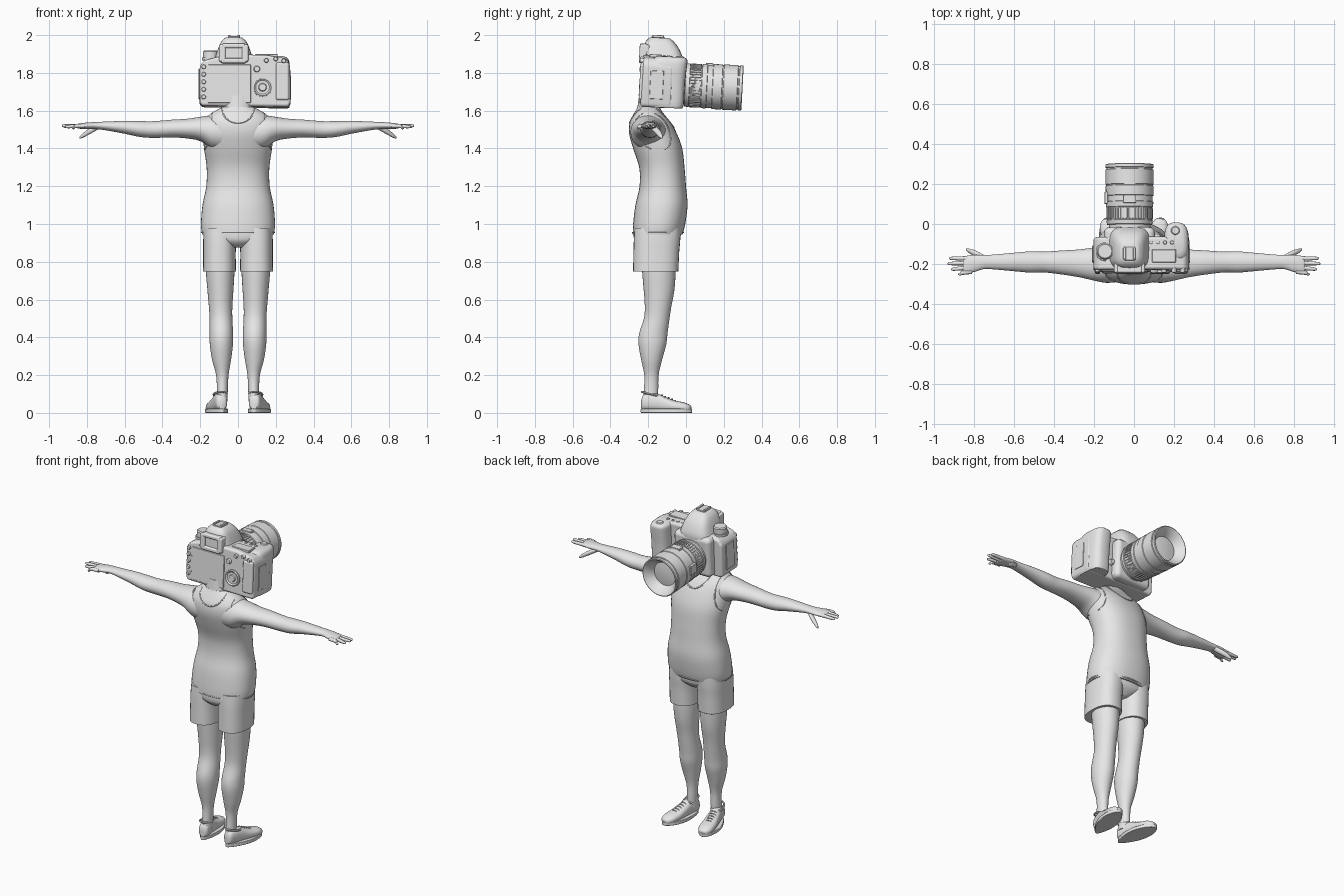
import bpy, bmesh, math
from mathutils import Matrix, Vector

cube = bpy.data.objects.get("Cube")
if cube:
    bpy.data.objects.remove(cube, do_unlink=True)

grey = bpy.data.materials.new("light_grey")
grey.use_nodes = True
grey.diffuse_color = (0.8, 0.8, 0.8, 1)
grey.node_tree.nodes["Principled BSDF"].inputs["Base Color"].default_value = (0.8, 0.8, 0.8, 1)


def finish(name, bm, matrix=None, bevel=0, angle=40):
    """Turn a bmesh into a shaded object with an optional rounded edge."""
    if matrix:
        bm.transform(matrix)
    bmesh.ops.recalc_face_normals(bm, faces=bm.faces)
    mesh = bpy.data.meshes.new(name)
    bm.to_mesh(mesh)
    bm.free()
    mesh.materials.append(grey)
    obj = bpy.data.objects.new(name, mesh)
    bpy.context.collection.objects.link(obj)
    bpy.ops.object.select_all(action='DESELECT')
    obj.select_set(True)
    bpy.context.view_layer.objects.active = obj
    bpy.ops.object.shade_smooth_by_angle(angle=math.radians(angle))
    if bevel:
        mod = obj.modifiers.new("round_edges", 'BEVEL')
        mod.width, mod.segments, mod.harden_normals = bevel, 3, True
    return obj


def smooth_rings(rings, steps):
    """Catmull-Rom interpolation between neighbouring rings."""
    out, last = [], len(rings) - 1
    for i in range(last):
        quad = [rings[max(0, min(last, i + k))] for k in (-1, 0, 1, 2)]
        for s in range(steps):
            t = s / steps
            out.append([b + (c - a) * t / 2 + (2 * a - 5 * b + 4 * c - d) * t * t / 2
                        + (3 * b - a - 3 * c + d) * t ** 3 / 2 for a, b, c, d in zip(*quad)])
    return out + [rings[-1]]


def loft(name, axis, rings, power=2, steps=4, count=32, side=1, matrix=None):
    """Skin rounded sections: (position on axis, centre 1, centre 2, radius 1, radius 2)."""
    bm, loops = bmesh.new(), []
    for t, c1, c2, r1, r2 in smooth_rings(rings, steps):
        loop = []
        for k in range(count):
            a = math.tau * k / count
            u, v = math.cos(a), math.sin(a)
            p = c1 + r1 * math.copysign(abs(u) ** (2 / power), u)
            q = c2 + r2 * math.copysign(abs(v) ** (2 / power), v)
            x, y, z = {"x": (t, p, q), "y": (p, t, q), "z": (p, q, t)}[axis]
            loop.append(bm.verts.new((x * side, y, z)))
        loops.append(loop)
    for lo, hi in zip(loops, loops[1:]):
        for k in range(count):
            n = (k + 1) % count
            bm.faces.new((lo[k], lo[n], hi[n], hi[k]))
    bm.faces.new(loops[0])
    bm.faces.new(loops[-1])
    return finish(name, bm, matrix)


def tube(name, points, radius, matrix=None, closed=False):
    """A thin cord through the points."""
    bm, pts, loops, count = bmesh.new(), [Vector(p) for p in points], [], 6
    for i, p in enumerate(pts):
        ahead, behind = pts[min(i + 1, len(pts) - 1)], pts[max(i - 1, 0)]
        if closed:
            ahead, behind = pts[(i + 1) % len(pts)], pts[i - 1]
        frame = (ahead - behind).to_track_quat('Z', 'Y').to_matrix()
        angles = [math.tau * k / count for k in range(count)]
        loops.append([bm.verts.new(p + frame @ Vector((math.cos(a), math.sin(a), 0)) * radius)
                      for a in angles])
    for lo, hi in zip(loops, loops[1:] + loops[:1] if closed else loops[1:]):
        for k in range(count):
            n = (k + 1) % count
            bm.faces.new((lo[k], lo[n], hi[n], hi[k]))
    return finish(name, bm, matrix)


# Torso in a sleeveless shirt
shirt = loft("shirt", "z", [
    (.945, 0, -.15, .19, .132), (1, 0, -.142, .196, .138), (1.1, 0, -.13, .188, .138),
    (1.2, 0, -.123, .168, .123), (1.3, 0, -.128, .166, .12), (1.4, 0, -.15, .18, .13),
    (1.48, 0, -.175, .185, .126), (1.54, 0, -.19, .18, .108), (1.58, 0, -.197, .15, .082),
    (1.605, 0, -.198, .11, .066), (1.62, 0, -.198, .08, .058)], power=2.3, count=48)
loft("neck", "z", [(1.54, 0, -.2, .09, .07), (1.6, 0, -.198, .082, .062),
                   (1.68, 0, -.19, .08, .058)])
bpy.context.view_layer.update()


def seam(name, outline, facing):
    """Project an x-z outline onto the front (1) or back (-1) of the shirt."""
    hits = [shirt.ray_cast(Vector((x, facing, z)), Vector((0, -facing, 0))) for x, z in outline]
    tube(name, [h[1] for h in hits if h[0]], .004)


for facing, label, drop in ((1, "front", .1), (-1, "back", .075)):
    arc = [math.pi * k / 20 for k in range(21)]
    seam(label + "_neckline", [(.085 * math.cos(a), 1.61 - drop * math.sin(a)) for a in arc], facing)
    for side in (1, -1):
        seam(label + "_armhole", [(side * (.135 + .04 * (k / 12) ** 3), 1.585 - .19 * k / 12)
                                  for k in range(13)], facing)
tube("shirt_hem", [(.193 * math.cos(math.tau * k / 40), -.149 + .134 * math.sin(math.tau * k / 40), .955)
                   for k in range(40)], .004, closed=True)

# Shorts
loft("shorts_seat", "z", [(.875, 0, -.155, .03, .08), (.9, 0, -.155, .12, .11),
                          (.93, 0, -.153, .178, .124), (1, 0, -.15, .182, .125)], power=2.3)

# Limbs, shoes and hands, once per side
fingers = {"index_finger": (.925, -.172, 1.517), "middle_finger": (.932, -.198, 1.52),
           "ring_finger": (.915, -.226, 1.515), "little_finger": (.88, -.251, 1.508)}
for side, label in ((1, "left_"), (-1, "right_")):
    loft(label + "shorts_leg", "z", [
        (.75, .098, -.16, .087, .12), (.76, .098, -.16, .087, .12), (.85, .098, -.157, .086, .121),
        (.92, .096, -.153, .088, .123), (.98, .093, -.15, .088, .122)], 2.4, side=side)
    loft(label + "leg", "z", [
        (.06, .085, -.19, .03, .04), (.12, .083, -.185, .029, .038), (.2, .083, -.183, .033, .038),
        (.28, .087, -.182, .05, .055), (.36, .088, -.178, .061, .073), (.42, .088, -.173, .062, .075),
        (.5, .09, -.155, .06, .068), (.56, .092, -.148, .062, .07), (.64, .093, -.143, .068, .08),
        (.72, .094, -.143, .074, .087), (.8, .095, -.145, .078, .09)], side=side)
    loft(label + "arm", "x", [
        (.08, -.2, 1.48, .09, .09), (.14, -.2, 1.487, .094, .088), (.2, -.2, 1.503, .083, .064),
        (.27, -.197, 1.505, .07, .052), (.35, -.193, 1.505, .061, .047), (.45, -.19, 1.5, .052, .044),
        (.52, -.19, 1.503, .053, .042), (.6, -.19, 1.512, .046, .034), (.7, -.19, 1.519, .037, .023),
        (.75, -.19, 1.521, .035, .019), (.8, -.197, 1.52, .043, .017), (.845, -.205, 1.518, .044, .013),
        (.855, -.206, 1.518, .036, .007)], side=side)
    for k, (name, (x, y, z)) in enumerate(fingers.items()):
        root, drift = -.172 - .022 * k, y + .172 + .022 * k
        loft(label + name, "x", [
            (.81, root, 1.518, .012, .011), (.86, root + drift / 2, 1.518, .0105, .0105),
            (x - .01, y, z, .008, .008), (x, y, z, .003, .003)], count=12, side=side)
    loft(label + "thumb", "x", [
        (.745, -.175, 1.512, .016, .014), (.79, -.15, 1.488, .016, .015),
        (.825, -.134, 1.466, .011, .011), (.84, -.127, 1.456, .004, .004)], count=12, side=side)

    # Shoe, built along y from its heel and then turned outward
    turn = Matrix.Translation((side * .083, -.238, 0)) @ Matrix.Rotation(side * -.2, 4, 'Z')
    loft(label + "shoe_upper", "y", [
        (.003, 0, .045, .018, .025), (.015, 0, .055, .029, .04), (.05, 0, .058, .033, .046),
        (.09, 0, .055, .036, .047), (.13, 0, .045, .04, .04), (.18, 0, .036, .045, .03),
        (.23, 0, .03, .043, .026), (.26, 0, .026, .03, .018), (.27, 0, .024, .014, .01)],
        2.4, matrix=turn)
    bm = bmesh.new()
    rim = []
    for k in range(40):
        a = math.tau * k / 40
        y = .137 - .139 * math.cos(a)
        rim.append(bm.verts.new((math.sin(a) * (.036 + .07 * y + .012 * math.sin(a) ** 2), y, 0)))
    sole = bmesh.ops.extrude_face_region(bm, geom=[bm.faces.new(rim)])["geom"]
    bmesh.ops.translate(bm, vec=(0, 0, .022), verts=[v for v in sole if isinstance(v, bmesh.types.BMVert)])
    finish(label + "shoe_sole", bm, turn, .004)
    tube(label + "shoe_collar", [(.034 * math.cos(math.tau * k / 24), .055 + .05 * math.sin(math.tau * k / 24),
         .1 - .012 * math.sin(math.tau * k / 24)) for k in range(24)], .006, turn, True)
    for k in range(5):
        y, z = .11 + .018 * k, .095 - .007 * k
        tube(label + "lace", [(-.024, y, z - .012), (-.01, y + .003, z), (.01, y + .003, z),
                              (.024, y, z - .012)], .003, turn)

# Camera head: everything below shares a slight forward tilt
pivot = Matrix.Translation((0, -.13, 1.745))
tilt = pivot @ Matrix.Rotation(math.radians(-3), 4, 'X') @ pivot.inverted()


def box(name, low, high, bevel=.01):
    bm = bmesh.new()
    size = [h - l for l, h in zip(low, high)]
    mid = [(h + l) / 2 for l, h in zip(low, high)]
    bmesh.ops.create_cube(bm, size=1, matrix=Matrix.Translation(mid) @ Matrix.Diagonal((*size, 1)))
    return finish(name, bm, tilt, bevel)


def lathe(name, axis, centre, profile, count=48):
    """Turned part: (distance along axis, radius) from one end to the other."""
    bm = bmesh.new()
    verts = [bm.verts.new((r, 0, d)) for d, r in profile]
    edges = [bm.edges.new(pair) for pair in zip(verts, verts[1:])]
    bmesh.ops.spin(bm, geom=verts + edges, axis=(0, 0, 1), cent=(0, 0, 0), steps=count,
                   angle=math.tau, use_merge=True)
    bmesh.ops.remove_doubles(bm, verts=bm.verts, dist=1e-5)
    aim = Vector(axis).to_track_quat('Z', 'Y').to_matrix().to_4x4()
    return finish(name, bm, tilt @ Matrix.Translation(centre) @ aim, angle=30)


def button(name, axis, centre, radius, height):
    lathe(name, axis, centre, [(-.01, 0), (-.01, radius), (height * .6, radius),
                               (height, radius * .8), (height, 0)], 20)


UP, BACK, FRONT = (0, 0, 1), (0, -1, 0), (0, 1, 0)

# Body shell from its rear outline
bm = bmesh.new()
outline = [(-.195, 1.62), (.27, 1.615), (.278, 1.64), (.276, 1.84), (.255, 1.872), (.15, 1.89),
           (.06, 1.892), (-.11, 1.88), (-.18, 1.862), (-.203, 1.83), (-.203, 1.64)]
shell = bmesh.ops.extrude_face_region(bm, geom=[bm.faces.new(
    [bm.verts.new((x, -.235, z)) for x, z in outline])])["geom"]
bmesh.ops.translate(bm, vec=(0, .165, 0), verts=[v for v in shell if isinstance(v, bmesh.types.BMVert)])
finish("camera_body", bm, tilt, .016)
box("mount_block", (-.15, -.12, 1.622), (.105, -.02, 1.875), .03)
loft("hand_grip", "z", [(1.618, .215, -.11, .05, .085), (1.63, .212, -.108, .062, .1),
                        (1.75, .212, -.108, .062, .102), (1.84, .212, -.1, .062, .1),
                        (1.875, .21, -.09, .056, .09), (1.888, .208, -.085, .04, .07)], 3, matrix=tilt)
loft("viewfinder_hump", "z", [(1.84, -.022, -.13, .115, .108), (1.88, -.022, -.13, .1, .107),
                              (1.93, -.022, -.14, .083, .095), (1.965, -.022, -.148, .066, .075),
                              (1.985, -.022, -.15, .045, .052)], 3.5, matrix=tilt)
box("flash_shoe", (-.05, -.195, 1.975), (.006, -.125, 1.992), .004)
for x in (-.047, .003):
    box("flash_shoe_rail", (x - .007, -.19, 1.985), (x + .007, -.13, 1.999), .003)

# Eyepiece: rounded frame around a recessed window
for name, low, high in (("eyecup_top", (-.085, -.255, 1.925), (.04, -.2, 1.95)),
                        ("eyecup_bottom", (-.09, -.255, 1.845), (.045, -.2, 1.872)),
                        ("eyecup_left", (-.1, -.255, 1.852), (-.065, -.2, 1.945)),
                        ("eyecup_right", (.02, -.255, 1.852), (.055, -.2, 1.945))):
    box(name, low, high, .01)
box("eyepiece_window", (-.07, -.243, 1.865), (.025, -.2, 1.93), .002)

# Rear controls
box("rear_screen", (-.16, -.241, 1.635), (.068, -.23, 1.838), .004)
box("thumb_rest", (.2, -.246, 1.65), (.27, -.22, 1.85), .012)
for k in range(5):
    button("left_button", BACK, (-.182, -.235, 1.667 + .04 * k), .012, .01)
for x, z in ((.15, 1.86), (.2, 1.868), (.243, 1.858)):
    button("top_rear_button", BACK, (x, -.236, z), .012, .014)
button("joystick", BACK, (.1, -.235, 1.815), .017, .014)
lathe("rear_wheel", BACK, (.13, -.235, 1.718), [(-.01, .05), (.008, .05), (.012, .044), (.006, .036),
      (.006, .022), (.012, .018), (.012, 0)])

# Top controls, port doors and card door
lathe("mode_dial", UP, (-.145, -.145, 1.865), [(0, .046), (.015, .046), (.015, .04), (.046, .04),
      (.052, .034), (.052, 0)])
box("top_display", (.09, -.2, 1.88), (.21, -.135, 1.896), .004)
for k in range(4):
    button("top_button", UP, (.085 + .035 * k, -.1, 1.884), .009, .01)
button("shutter_button", UP, (.207, -.04, 1.878), .022, .016)
box("port_door", (-.209, -.19, 1.66), (-.195, -.11, 1.82), .004)
box("card_door", (.27, -.19, 1.66), (.281, -.12, 1.81), .003)
button("lens_release", FRONT, (.115, -.07, 1.72), .018, .02)

# Lens barrel with stepped rings and a recessed front glass
lens = (-.022, 0, 1.742)
lathe("lens_barrel", FRONT, lens, [
    (-.06, .104), (-.005, .104), (-.003, .113), (.018, .116), (.02, .111), (.082, .111), (.084, .117),
    (.11, .119), (.112, .115), (.14, .115), (.142, .119), (.19, .12), (.192, .117), (.196, .117),
    (.198, .12), (.272, .12), (.274, .115), (.28, .115), (.282, .12), (.297, .12), (.3, .115),
    (.296, .108), (.255, .078), (.245, .074), (.25, .04), (.252, 0)], 64)
bm = bmesh.new()
for k in range(44):
    spot = Matrix.Rotation(math.tau * k / 44, 4, 'Y') @ Matrix.Translation((.111, .051, 0))
    bmesh.ops.create_cube(bm, size=1, matrix=spot @ Matrix.Diagonal((.01, .056, .009, 1)))
finish("lens_grip_ribs", bm, tilt @ Matrix.Translation(lens), .002)
box("lens_scale_window", (-.055, .1, 1.845), (.011, .14, 1.865), .004)
box("lens_switch_plate", (-.147, .1, 1.725), (-.13, .16, 1.785), .004)
